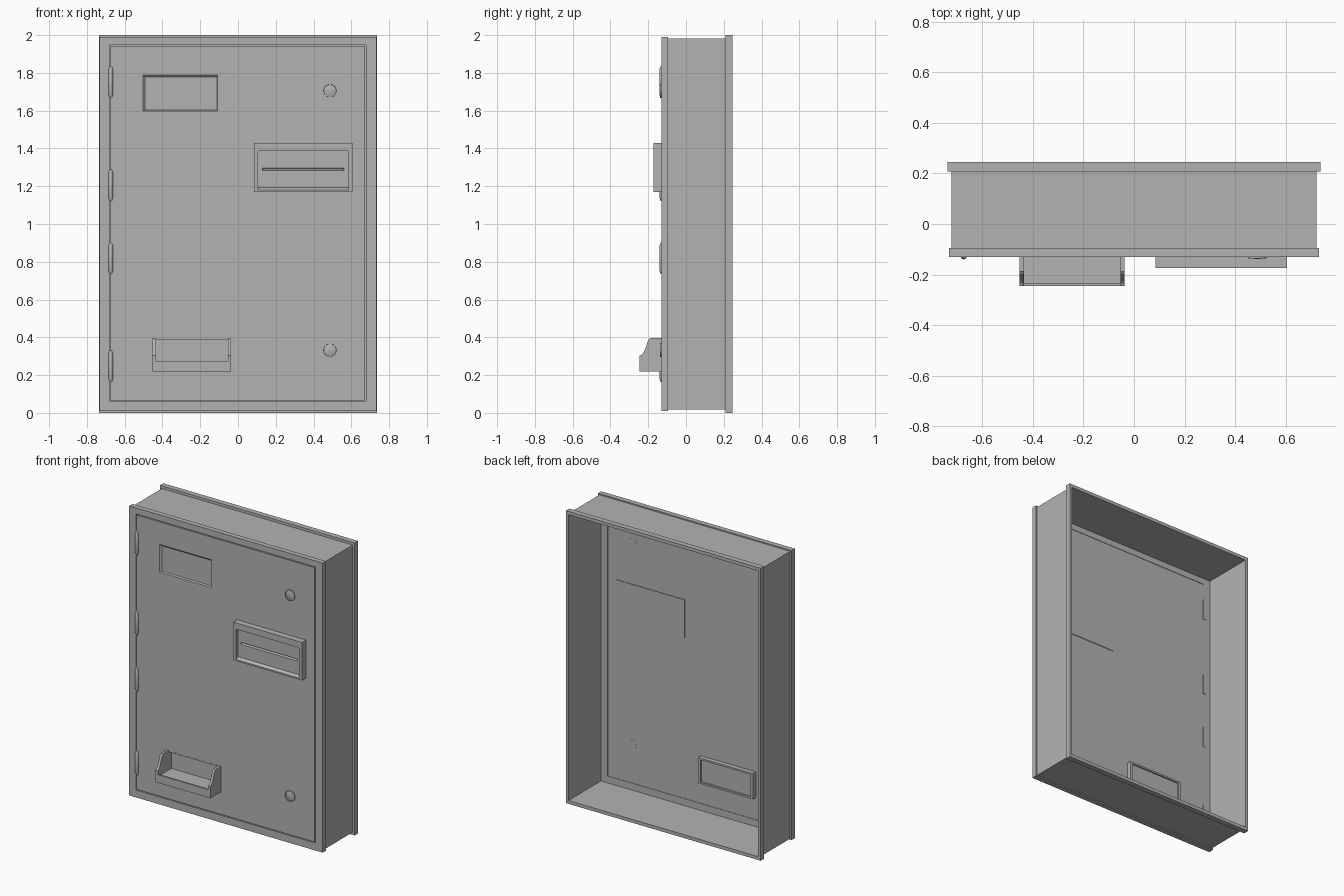
import bpy, bmesh, math

if "Cube" in bpy.data.objects:
    bpy.data.objects.remove(bpy.data.objects["Cube"])

grey = bpy.data.materials.new("dark_grey_metal")
grey.diffuse_color = (0.45, 0.45, 0.45, 1.0)
grey.use_nodes = True
grey.node_tree.nodes["Principled BSDF"].inputs["Base Color"].default_value = grey.diffuse_color


def make_object(name, bm):
    bmesh.ops.recalc_face_normals(bm, faces=bm.faces)
    mesh = bpy.data.meshes.new(name)
    bm.to_mesh(mesh)
    bm.free()
    mesh.materials.append(grey)
    ob = bpy.data.objects.new(name, mesh)
    bpy.context.collection.objects.link(ob)
    return ob


def rect_loft(name, loops, closed=False):
    """Join rectangles (x0, x1, z0, z1, y) in order; cap the ends or close into a ring."""
    bm = bmesh.new()
    rings = [[bm.verts.new(p) for p in ((a, y, c), (b, y, c), (b, y, d), (a, y, d))]
             for a, b, c, d, y in loops]
    pairs = list(zip(rings, rings[1:]))
    if closed:
        pairs.append((rings[-1], rings[0]))
    else:
        bm.faces.new(rings[0])
        bm.faces.new(rings[-1])
    for r, s in pairs:
        for i in range(4):
            j = (i + 1) % 4
            bm.faces.new((r[i], r[j], s[j], s[i]))
    return make_object(name, bm)


def box(name, x0, x1, y0, y1, z0, z1):
    return rect_loft(name, [(x0, x1, z0, z1, y0), (x0, x1, z0, z1, y1)])


def lathe(name, profile, segments, origin, axis):
    """Revolve (radius, height) points around the y (towards the front) or z axis."""
    bm = bmesh.new()
    rings = []
    for r, h in profile:
        ring = []
        for k in range(segments):
            t = 2 * math.pi * k / segments
            c, s = r * math.cos(t), r * math.sin(t)
            p = (c, -h, s) if axis == 'y' else (c, s, h)
            ring.append(bm.verts.new([p[i] + origin[i] for i in range(3)]))
        rings.append(ring)
    bm.faces.new(rings[0])
    bm.faces.new(rings[-1])
    for a, b in zip(rings, rings[1:]):
        for k in range(segments):
            j = (k + 1) % segments
            bm.faces.new((a[k], a[j], b[j], b[k]))
    ob = make_object(name, bm)
    bpy.ops.object.select_all(action='DESELECT')
    bpy.context.view_layer.objects.active = ob
    ob.select_set(True)
    bpy.ops.object.shade_smooth_by_angle(angle=math.radians(35))
    return ob


# cabinet shell: front frame with a rebate behind the door gap, walls, rear flange, open back
front = (-0.732, 0.732, 0.01, 1.99)
wall = (-0.722, 0.722, 0.018, 1.982)
flange = (-0.737, 0.737, 0.0, 2.0)
inner = (-0.717, 0.717, 0.023, 1.977)
opening = (-0.681, 0.677, 0.06, 1.948)
stop = (-0.670, 0.667, 0.070, 1.936)
rect_loft("cabinet_shell", [
    opening + (-0.130,), front + (-0.130,), front + (-0.095,), wall + (-0.095,),
    wall + (0.208,), flange + (0.208,), flange + (0.245,), inner + (0.245,),
    inner + (-0.106,), stop + (-0.106,), stop + (-0.112,), opening + (-0.112,)], closed=True)

# door with a sloped shallow display recess and a tray opening
door = box("door", -0.675, 0.671, -0.130, -0.109, 0.066, 1.942)
pocket = (-0.435, -0.054, 0.262, 0.388)
cutters = [
    rect_loft("display_cutter", [(-0.502, -0.108, 1.598, 1.788, -0.14),
                                 (-0.502, -0.108, 1.598, 1.788, -0.130),
                                 (-0.492, -0.112, 1.604, 1.778, -0.121)]),
    rect_loft("tray_cutter", [(-0.437, -0.052, 0.260, 0.390, y) for y in (-0.14, -0.10)])]
for cutter in cutters:
    cutter.hide_render = True
    cutter.hide_viewport = True
    cut = door.modifiers.new(cutter.name, 'BOOLEAN')
    cut.operation = 'DIFFERENCE'
    cut.solver = 'EXACT'
    cut.object = cutter

# note acceptor: raised bezel, recessed face sloping at the bottom, thin slot
bezel = (0.085, 0.605, 1.17, 1.43)
face = (0.107, 0.584, 1.193, 1.387)
rect_loft("note_acceptor", [
    bezel + (-0.105,), bezel + (-0.173,), (0.107, 0.584, 1.180, 1.387, -0.173),
    face + (-0.155,), (0.13, 0.56, 1.283, 1.297, -0.155), (0.132, 0.558, 1.287, 1.293, -0.138)])

# hinges: knuckle with tapered ends over a leaf reaching behind the door
for i, z in enumerate((1.752, 1.205, 0.818, 0.247)):
    lathe(f"hinge_knuckle_{i + 1}",
          [(0.006, -0.083), (0.012, -0.068), (0.012, 0.068), (0.006, 0.083)],
          12, (-0.674, -0.128, z), 'z')
    box(f"hinge_leaf_{i + 1}", -0.686, -0.662, -0.131, -0.104, z - 0.07, z + 0.07)

# door locks: rim ring around a slightly domed face
for i, z in enumerate((1.705, 0.332)):
    lathe(f"lock_{i + 1}", [(0.037, 0.0), (0.037, 0.029), (0.034, 0.029), (0.033, 0.025),
                            (0.022, 0.028), (0.008, 0.030)], 24, (0.487, -0.108, z), 'y')

# payout tray: curved cheeks, front lip, floor and a housing pocket through the door
X0, X1, T = -0.452, -0.037, 0.017
cheek = [(-0.112, 0.22), (-0.245, 0.22), (-0.245, 0.303), (-0.236, 0.307), (-0.226, 0.318),
         (-0.214, 0.343), (-0.205, 0.372), (-0.198, 0.388), (-0.188, 0.396), (-0.112, 0.396)]
for name, x in (("tray_cheek_left", X0), ("tray_cheek_right", X1 - T)):
    bm = bmesh.new()
    f = bm.faces.new([bm.verts.new((x, y, z)) for y, z in cheek])
    ext = bmesh.ops.extrude_face_region(bm, geom=[f])
    bmesh.ops.translate(bm, vec=(T, 0, 0),
                        verts=[v for v in ext["geom"] if isinstance(v, bmesh.types.BMVert)])
    make_object(name, bm)
box("tray_lip", X0 + T, X1 - T, -0.245, -0.234, 0.22, 0.275)
box("tray_floor", X0 + T, X1 - T, -0.234, -0.129, 0.22, 0.262)
housing = (X0, X1, 0.22, 0.396)
rect_loft("tray_housing", [
    pocket + (-0.098,), pocket + (-0.1305,), housing + (-0.1305,), housing + (-0.078,),
    (-0.435, -0.054, 0.232, 0.384, -0.078), (-0.435, -0.054, 0.232, 0.384, -0.088)])
